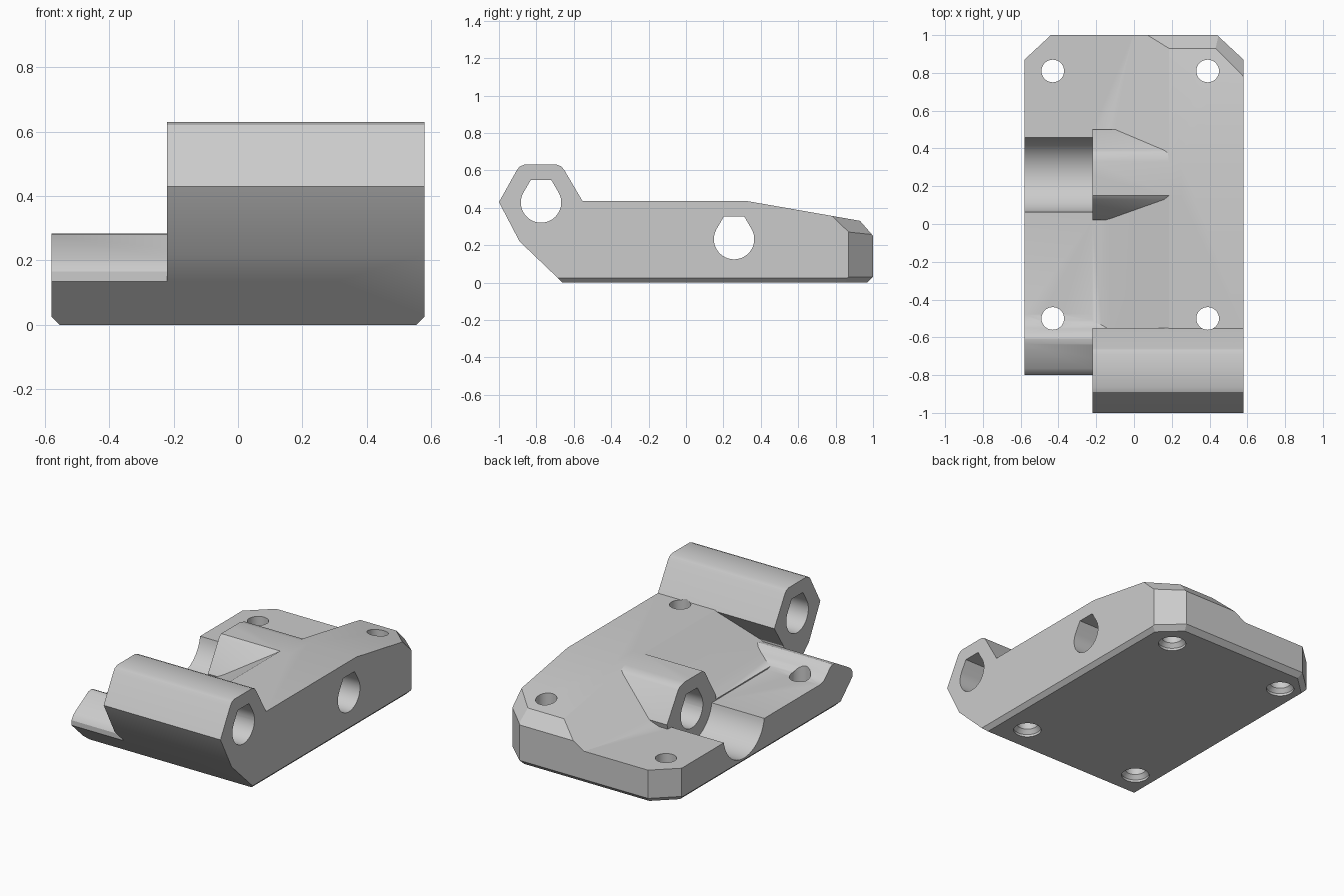
import bpy, bmesh, math
from mathutils import Vector

if "Cube" in bpy.data.objects:
    bpy.data.objects.remove(bpy.data.objects["Cube"])

grey = bpy.data.materials.new("light grey")
grey.diffuse_color = (0.6, 0.6, 0.6, 1)
grey.use_nodes = True
grey.node_tree.nodes["Principled BSDF"].inputs["Base Color"].default_value = grey.diffuse_color


def loft(name, rings):
    """Solid through matching rings of points."""
    bm = bmesh.new()
    vs = [[bm.verts.new(p) for p in r] for r in rings]
    n = len(rings[0])
    bm.faces.new(vs[0])
    bm.faces.new(vs[-1])
    for a, b in zip(vs, vs[1:]):
        for i in range(n):
            j = (i + 1) % n
            bm.faces.new((a[i], a[j], b[j], b[i]))
    bmesh.ops.recalc_face_normals(bm, faces=bm.faces)
    me = bpy.data.meshes.new(name)
    bm.to_mesh(me)
    bm.free()
    me.materials.append(grey)
    ob = bpy.data.objects.new(name, me)
    bpy.context.collection.objects.link(ob)
    return ob


def prism(name, profile, x0, x1):
    """Extrude a (y, z) profile along x."""
    return loft(name, [[(x, y, z) for y, z in profile] for x in (x0, x1)])


def combine(ob, other, op):
    """Apply a boolean and discard the second solid."""
    mod = ob.modifiers.new(op, 'BOOLEAN')
    mod.operation, mod.object, mod.solver = op, other, 'EXACT'
    dg = bpy.context.evaluated_depsgraph_get()
    me = bpy.data.meshes.new_from_object(ob.evaluated_get(dg))
    ob.modifiers.clear()
    ob.data = me
    bpy.data.objects.remove(other)


def slice_off(ob, point, normal):
    """Cut away everything beyond a plane and cap the cut."""
    bm = bmesh.new()
    bm.from_mesh(ob.data)
    res = bmesh.ops.bisect_plane(bm, geom=bm.verts[:] + bm.edges[:] + bm.faces[:], dist=1e-5,
                                 plane_co=Vector(point), plane_no=Vector(normal).normalized(),
                                 clear_outer=True)
    edges = [e for e in res['geom_cut'] if isinstance(e, bmesh.types.BMEdge) and e.is_boundary]
    if edges:
        bmesh.ops.edgeloop_fill(bm, edges=edges)
    bmesh.ops.recalc_face_normals(bm, faces=bm.faces)
    bm.to_mesh(ob.data)
    bm.free()


def arc(cy, cz, r, a0, a1, n):
    return [(cy + r * math.cos(math.radians(a0 + (a1 - a0) * i / n)),
             cz + r * math.sin(math.radians(a0 + (a1 - a0) * i / n))) for i in range(n + 1)]


# thick right-hand body
body = prism("hinge_bracket", [(-.66, 0), (.97, 0), (1, .03), (1, .25), (.93, .33), (.33, .435),
                               (-.6, .435), (-.8, .4), (-.89, .22)], -.22, .58)

# ramp falling from the body to the low plate, following the rear slope
section = [(.285, .495), (.285, .9), (-.4, .9), (-.4, .195), (-.3, .2), (-.22, .212),
           (-.17, .228), (-.12, .252)]
ramp = loft("ramp_cutter", [[(x, y, z + dz) for x, z in section]
                            for y, dz in ((-.64, 0), (.33, 0), (1.2, -.152))])
combine(body, ramp, 'DIFFERENCE')

# front hinge barrel
combine(body, prism("front_barrel", [
    (-1, .43), (-.905, .6), (-.89, .62), (-.865, .63), (-.69, .63), (-.665, .62), (-.65, .6),
    (-.55, .43), (-.67, .24), (-.89, .22)], -.22, .58), 'UNION')

# low plate with a raised front lip
combine(body, prism("low_plate", [
    (-.66, 0), (.97, 0), (1, .03), (1, .205), (-.48, .205), (-.52, .215), (-.55, .24),
    (-.58, .272), (-.605, .284), (-.635, .28), (-.765, .205), (-.785, .19), (-.8, .165),
    (-.8, .14 * .22 / .23)], -.58, .3), 'UNION')

# middle hinge knuckle
combine(body, prism("middle_knuckle", [
    (.15, .435), (.13, .42), (.02, .235), (.05, .1), (.46, .1), (.5, .235), (.39, .41),
    (.375, .424), (.33, .435)], -.22, .25), 'UNION')

# outer chamfers
for s in (-1, 1):
    slice_off(body, (s * .44, 1, 0), (s * .13, .14, 0))
    slice_off(body, (s * .555, 0, 0), (s, 0, -1))
    slice_off(body, (s * .51, .935, .03), (s * .68, .73, -1))
slice_off(body, (.42, .94, .33), (.0115, .0139, .0144))

# round clearance beside the knuckle
combine(body, prism("clearance_cutter", arc(.26, .235, .2, 0, 352.5, 47), -.8, -.22), 'DIFFERENCE')

# pin holes with a flat-topped teardrop outline
for cy, cz in ((.257, .232), (-.775, .428)):
    outline = arc(cy, cz, .108, 150, 390, 28) + [(cy + .055, cz + .12), (cy - .055, cz + .12)]
    combine(body, prism("pin_cutter", outline, -.9, .9), 'DIFFERENCE')

# screw holes, countersunk underneath
for x in (-.43, .39):
    for y in (-.5, .81):
        rings = [[(px, py, z) for px, py in arc(x, y, r, 0, 348.75, 31)]
                 for z, r in ((-.05, .08), (.015, .08), (.04, .06), (.5, .06))]
        combine(body, loft("screw_cutter", rings), 'DIFFERENCE')

bpy.ops.object.select_all(action='DESELECT')
body.select_set(True)
bpy.context.view_layer.objects.active = body
bpy.ops.object.shade_smooth_by_angle(angle=math.radians(30))
